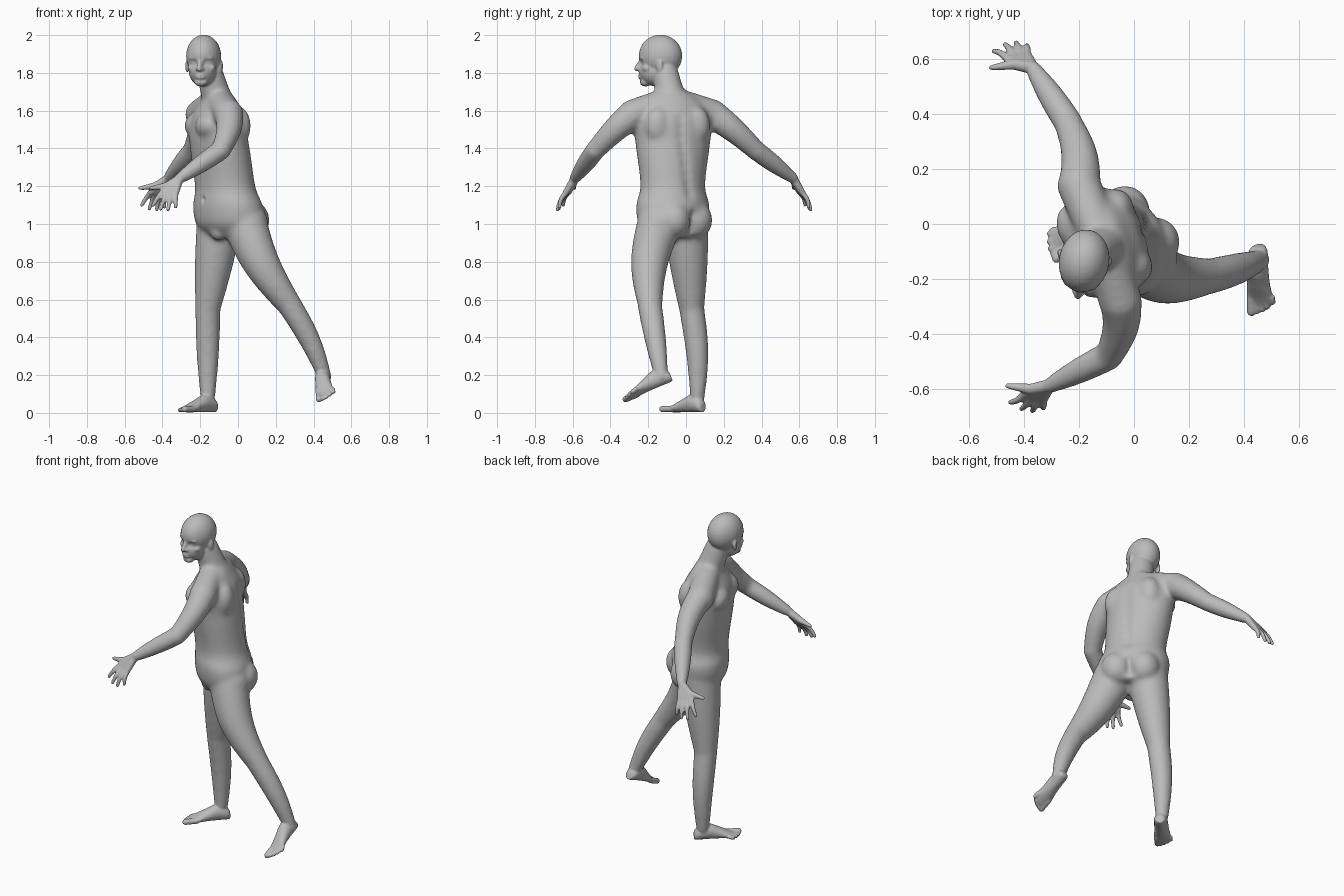
import bpy, bmesh, math
from mathutils import Vector, Matrix

if "Cube" in bpy.data.objects:
    bpy.data.objects.remove(bpy.data.objects["Cube"])

UP = Vector((0, 0, 1))
NONE = Vector((0, 0, 0))

skin = bpy.data.materials.new("grey_skin")
skin.use_nodes = True
skin.diffuse_color = (0.5, 0.5, 0.5, 1)
skin.node_tree.nodes["Principled BSDF"].inputs["Base Color"].default_value = skin.diffuse_color


def point(x, y, z):
    return Vector((x, y, z))


def facing(degrees):
    """Forward and left directions; zero looks to -x, a right angle looks to -y."""
    a = math.radians(degrees)
    return Vector((-math.cos(a), -math.sin(a), 0)), Vector((math.sin(a), -math.cos(a), 0))


def smooth_rows(rows, steps=5):
    """Catmull-Rom interpolation through profile rows."""
    rows = [Vector(row) for row in rows]
    result = []
    for i in range(len(rows) - 1):
        before, start, end = rows[max(i - 1, 0)], rows[i], rows[i + 1]
        after = rows[min(i + 2, len(rows) - 1)]
        for s in range(steps):
            t = s / steps
            bend = before * 2 - start * 5 + end * 4 - after
            twist = start * 3 - before - end * 3 + after
            result.append(start + (end - before + (bend + twist * t) * t) * (t / 2))
    return result + [rows[-1]]


def loft(bm, rings, sides=24):
    """Closed skin over elliptical rings given as (centre, half axis, half axis)."""
    loops = []
    for centre, u, v in rings:
        angles = [math.tau * k / sides for k in range(sides)]
        loops.append([bm.verts.new(centre + u * math.cos(a) + v * math.sin(a)) for a in angles])
    faces = [bm.faces.new(loops[0]), bm.faces.new(loops[-1])]
    for low, high in zip(loops, loops[1:]):
        for k in range(sides):
            faces.append(bm.faces.new((low[k], low[k - 1], high[k - 1], high[k])))
    bmesh.ops.recalc_face_normals(bm, faces=faces)


def ball(bm, centre, forward_size, side_size, height, forward=Vector((1, 0, 0))):
    """Ellipsoid whose first axis follows the forward direction."""
    side = UP.cross(forward).normalized()
    turn = Matrix((forward.normalized(), side, UP)).transposed().to_4x4()
    size = Matrix.Diagonal((forward_size, side_size, height, 1))
    bmesh.ops.create_uvsphere(bm, u_segments=24, v_segments=16, radius=1,
                              matrix=Matrix.Translation(centre) @ turn @ size)


def limb(bm, start, end, start_radius, end_radius, bulge=0, bow=NONE):
    """Tapered round limb with a swelling and a curved centre line."""
    u = (end - start).orthogonal().normalized()
    v = (end - start).normalized().cross(u)
    steps = 12
    rings = []
    for i in range(steps + 1):
        t = i / steps
        wave = math.sin(math.pi * t)
        r = start_radius + (end_radius - start_radius) * t + bulge * wave
        rings.append((start.lerp(end, t) + bow * wave, u * r, v * r))
    loft(bm, rings)
    ball(bm, start, start_radius, start_radius, start_radius)
    ball(bm, end, end_radius, end_radius, end_radius)


def fuse(bm, name, voxel, softness):
    """Merge all overlapping shapes into one smooth skin."""
    mesh = bpy.data.meshes.new(name)
    bm.to_mesh(mesh)
    bm.free()
    ob = bpy.data.objects.new(name, mesh)
    bpy.context.collection.objects.link(ob)
    remesh = ob.modifiers.new("fuse", 'REMESH')
    remesh.mode, remesh.voxel_size = 'VOXEL', voxel
    soften = ob.modifiers.new("soften", 'SMOOTH')
    soften.factor, soften.iterations = 0.5, softness
    merged = bpy.data.meshes.new_from_object(ob.evaluated_get(bpy.context.evaluated_depsgraph_get()))
    ob.modifiers.clear()
    ob.data = merged
    return ob


def spine(z):
    """Centre, forward and left directions of the twisting torso at a height."""
    rise = min(z - 1, 0.45)
    forward, left = facing(45 - 60 * rise)
    return point(-0.04 - 0.14 * rise, -0.07, z), forward, left


# Torso: height, half width, half depth
body = bmesh.new()
torso = [(0.93, 0.13, 0.11), (1, 0.2, 0.16), (1.1, 0.21, 0.165), (1.2, 0.18, 0.15),
         (1.4, 0.2, 0.15), (1.55, 0.21, 0.14), (1.65, 0.16, 0.09), (1.7, 0.08, 0.06)]
rings = []
for z, width, depth in smooth_rows(torso):
    centre, forward, left = spine(z)
    rings.append((centre, forward * depth, left * width))
loft(body, rings, 40)

# Buttocks, chest muscles, shoulder blades and groin
for side in (-1, 1):
    centre, forward, left = spine(1.02)
    ball(body, centre - forward * 0.09 + left * 0.08 * side, 0.09, 0.09, 0.1)
    centre, forward, left = spine(1.52)
    ball(body, centre + forward * 0.09 + left * 0.09 * side, 0.065, 0.09, 0.07, forward)
    ball(body, centre - forward * 0.08 + left * 0.11 * side, 0.06, 0.07, 0.1, forward)
centre, forward, left = spine(0.96)
ball(body, centre + forward * 0.1, 0.045, 0.045, 0.05)

# Neck and shoulders
neck_base = point(-0.11, -0.08, 1.66)
limb(body, neck_base, point(-0.15, -0.11, 1.8), 0.08, 0.07)
left_shoulder, right_shoulder = point(-0.05, -0.28, 1.58), point(-0.2, 0.14, 1.58)
for shoulder in (left_shoulder, right_shoulder):
    limb(body, neck_base, shoulder, 0.07, 0.08)

# Arms
left_elbow, right_elbow = point(-0.09, -0.48, 1.39), point(-0.24, 0.37, 1.39)
left_wrist, right_wrist = point(-0.31, -0.59, 1.24), point(-0.37, 0.57, 1.24)
for shoulder, elbow, wrist in ((left_shoulder, left_elbow, left_wrist),
                               (right_shoulder, right_elbow, right_wrist)):
    limb(body, shoulder, elbow, 0.08, 0.053, 0, point(0.02, 0, 0.01))
    limb(body, elbow, wrist, 0.053, 0.03, 0.006)

# Legs
right_knee, left_knee = point(-0.16, 0.03, 0.55), point(0.28, -0.19, 0.56)
limb(body, point(-0.1, 0, 1), right_knee, 0.12, 0.067, 0.006)
limb(body, right_knee, point(-0.16, 0.06, 0.07), 0.067, 0.038, 0.007, point(0, 0.015, 0))
limb(body, point(0.04, -0.14, 1), left_knee, 0.12, 0.065, 0.004, point(-0.03, -0.03, 0))
limb(body, left_knee, point(0.46, -0.13, 0.19), 0.065, 0.037, 0.005, point(0.015, 0, 0))

core = fuse(body, "body_core", 0.012, 10)
figure = bmesh.new()
figure.from_mesh(core.data)
bpy.data.objects.remove(core)

# Head
look, look_left = facing(80)


def face(forward, side, z):
    return point(-0.182, -0.135, z) + look * forward + look_left * side


ball(figure, face(0, 0, 1.89), 0.116, 0.092, 0.112, look)
ball(figure, face(0.03, 0, 1.81), 0.085, 0.073, 0.08, look)
ball(figure, face(0.08, 0, 1.75), 0.03, 0.035, 0.022, look)
limb(figure, face(0.1, 0, 1.87), face(0.128, 0, 1.822), 0.011, 0.014)
for z in (1.774, 1.787):
    ball(figure, face(0.103, 0, z), 0.016, 0.026, 0.008, look)
for side in (-1, 1):
    ball(figure, face(0.115, 0.014 * side, 1.82), 0.012, 0.01, 0.009, look)
    ball(figure, face(0.09, 0.036 * side, 1.878), 0.016, 0.032, 0.009, look + look_left * 0.4 * side)
    ball(figure, face(0.06, 0.053 * side, 1.825), 0.03, 0.022, 0.022, look)
    ball(figure, face(-0.01, 0.09 * side, 1.835), 0.02, 0.01, 0.034, look - look_left * 0.35 * side)


def hand(wrist, out):
    """Palm, four fanned fingers and a thumb; out is the sign of the arm's side."""
    def at(x, y, z):
        return wrist + point(x, y * out, z)
    first, last = at(-0.09, 0.03, -0.07), at(-0.02, 0.05, -0.08)
    first_tip, last_tip, thumb = at(-0.14, 0.06, -0.14), at(-0.02, 0.08, -0.15), at(-0.15, 0, -0.05)
    for k in range(4):
        t = k / 3
        knuckle = first.lerp(last, t)
        reach = math.sin(math.pi * t) * 0.02
        tip = first_tip.lerp(last_tip, t) + point(0, out * reach, -reach)
        limb(figure, wrist.lerp(knuckle, 0.1), knuckle, 0.022, 0.016)
        limb(figure, knuckle, tip, 0.015, 0.01, 0, point(0, out * 0.007, 0.004))
    base = wrist.lerp(first, 0.5).lerp(thumb, 0.2)
    limb(figure, wrist, base, 0.024, 0.02)
    limb(figure, base, thumb, 0.02, 0.01)


def foot(heel, forward, inner):
    """Sole profile with five toes; inner points to the big toe."""
    top = forward.cross(inner)
    top *= math.copysign(1, top.z)
    profile = [(0, 0.02, 0.025), (0.02, 0.035, 0.037), (0.08, 0.04, 0.047),
               (0.14, 0.043, 0.035), (0.2, 0.05, 0.02), (0.24, 0.04, 0.012)]
    loft(figure, [(heel + forward * t + top * h, inner * w, top * h) for t, w, h in smooth_rows(profile)])
    for k in range(5):
        radius = 0.012 if k else 0.017
        across = inner * (0.033 - 0.02 * k)
        root = heel + forward * 0.2 + across + top * 0.018
        tip = heel + forward * (0.268 - 0.003 * k * k) + across + top * radius
        limb(figure, root, tip, radius, radius)


hand(left_wrist, -1)
hand(right_wrist, 1)
foot(point(-0.12, 0.09, 0.003), *facing(46))
foot(point(0.465, -0.07, 0.17), point(0, -0.925, -0.38), point(-0.94, 0.13, -0.32))

human = fuse(figure, "human_figure", 0.006, 4)


def press(centre, radius, push):
    """Push the skin near a point with a soft falloff."""
    for v in human.data.vertices:
        d = (v.co - centre).length_squared / radius ** 2
        if d < 6:
            v.co += push * math.exp(-d)


# Eye sockets with lids
for side in (-1, 1):
    press(face(0.1, 0.034 * side, 1.855), 0.017, look * -0.012)
    press(face(0.088, 0.034 * side, 1.853), 0.01, look * 0.005)

# Spine furrow, buttock cleft and navel
for k in range(9):
    centre, forward, left = spine(1.16 + 0.05 * k)
    press(centre - forward * 0.15, 0.03, forward * 0.008)
for k in range(4):
    centre, forward, left = spine(0.96 + 0.03 * k)
    press(centre - forward * 0.15, 0.024, forward * 0.018)
centre, forward, left = spine(1.13)
press(centre + forward * 0.16, 0.014, forward * -0.012)

# Skin colour and smooth shading
human.data.materials.clear()
human.data.materials.append(skin)
for polygon in human.data.polygons:
    polygon.use_smooth = True
    polygon.material_index = 0
